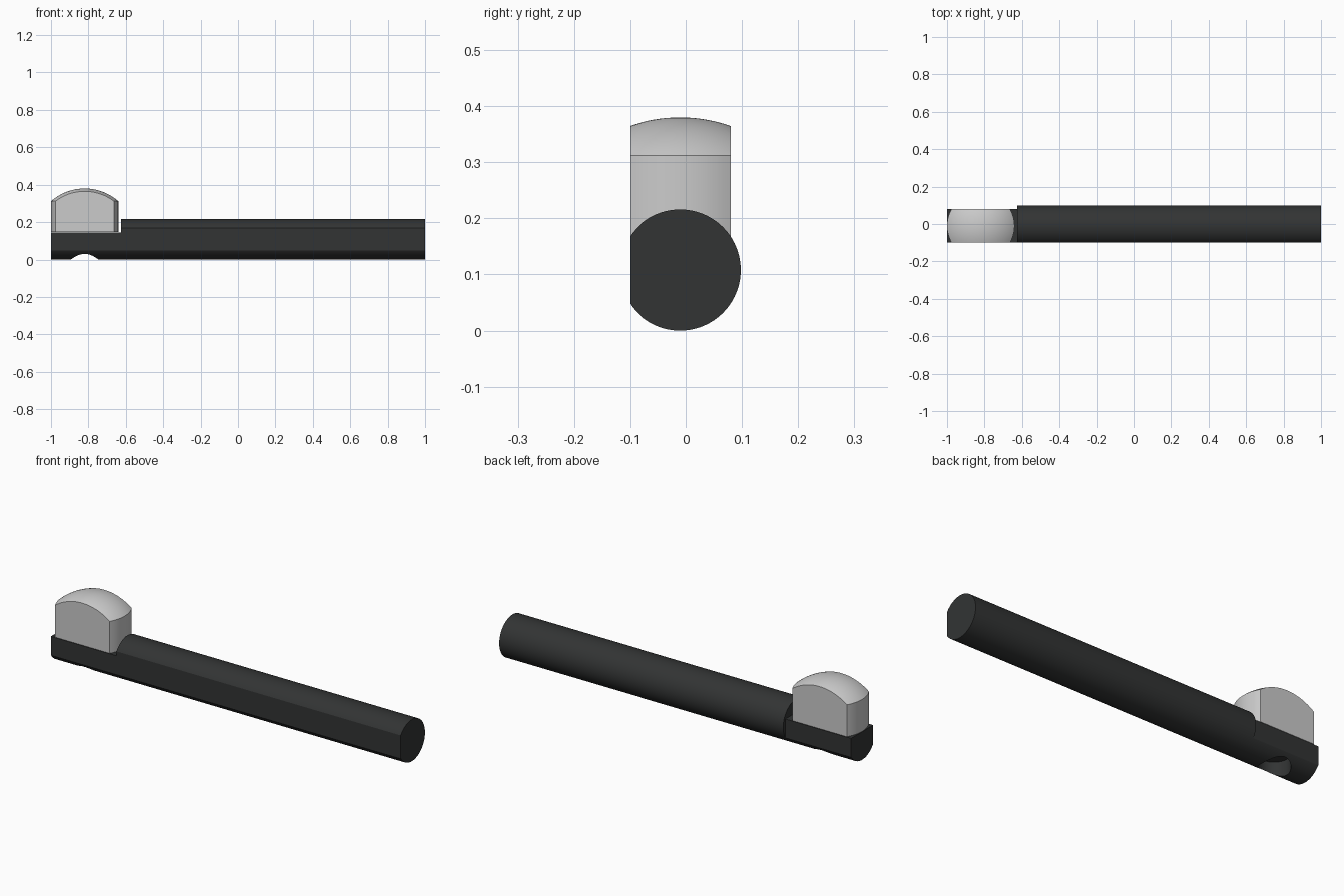
import bpy, bmesh
from math import sin, cos, pi, asin
from mathutils import Vector, Matrix

if "Cube" in bpy.data.objects:
    bpy.data.objects.remove(bpy.data.objects["Cube"])

CY, R, FLAT = -0.01, 0.108, 0.09     # bar axis y, bar radius, half width across flats
PX = -0.82                           # pad / screw hole axis x


def material(name, rgb):
    m = bpy.data.materials.new(name)
    m.diffuse_color = (*rgb, 1)
    m.use_nodes = True
    m.node_tree.nodes["Principled BSDF"].inputs["Base Color"].default_value = m.diffuse_color
    return m


def finish(name, bm, mat=None):
    bmesh.ops.recalc_face_normals(bm, faces=bm.faces)
    me = bpy.data.meshes.new(name)
    bm.to_mesh(me)
    bm.free()
    ob = bpy.data.objects.new(name, me)
    bpy.context.collection.objects.link(ob)
    if mat:
        me.materials.append(mat)
    return ob


def slice_flat(bm, y, side):
    """Trim everything beyond a y plane and cap the cut."""
    geom = bm.verts[:] + bm.edges[:] + bm.faces[:]
    cut = bmesh.ops.bisect_plane(bm, geom=geom, plane_co=(0, y, 0), plane_no=(0, side, 0),
                                 clear_outer=True)["geom_cut"]
    bmesh.ops.contextual_create(bm, geom=[e for e in cut if isinstance(e, bmesh.types.BMEdge)])


def subtract(target, cutter):
    cutter.hide_render = True
    mod = target.modifiers.new("cut", "BOOLEAN")
    mod.operation, mod.solver, mod.object = "DIFFERENCE", "EXACT", cutter
    bpy.context.view_layer.objects.active = target
    bpy.ops.object.modifier_apply(modifier=mod.name)
    bpy.data.objects.remove(cutter)


def box(name, lo, hi):
    bm = bmesh.new()
    lo, hi = Vector(lo), Vector(hi)
    bmesh.ops.create_cube(bm, size=1, matrix=Matrix.Translation((lo + hi) / 2)
                          @ Matrix.Diagonal((*(hi - lo), 1)))
    return finish(name, bm)


def smooth(ob):
    bpy.ops.object.select_all(action="DESELECT")
    ob.select_set(True)
    bpy.context.view_layer.objects.active = ob
    bpy.ops.object.shade_smooth_by_angle(angle=pi / 9)


# Round bar with one long flat along the front
bm = bmesh.new()
bmesh.ops.create_cone(bm, cap_ends=True, segments=96, radius1=R, radius2=R, depth=2,
                      matrix=Matrix.Translation((0, CY, R)) @ Matrix.Rotation(pi / 2, 4, "Y"))
slice_flat(bm, CY - FLAT, -1)
bar = finish("bar", bm, material("dark_steel", (0.032, 0.034, 0.034)))

# Seat for the pad: lowered top and a second flat at the back
subtract(bar, box("top_cutter", (-1.1, -0.3, 0.145), (-0.625, 0.3, 0.4)))
subtract(bar, box("back_cutter", (-1.1, CY + FLAT, -0.1), (-0.625, 0.3, 0.4)))

# Screw recess underneath
bm = bmesh.new()
bmesh.ops.create_cone(bm, cap_ends=True, segments=64, radius1=0.075, radius2=0.075, depth=0.2,
                      matrix=Matrix.Translation((PX, CY, -0.02)))
subtract(bar, finish("recess_cutter", bm))
smooth(bar)

# Domed round pad trimmed to the bar width: revolved profile
PR, Z0, Z1, TOP = 0.18, 0.147, 0.312, 0.38
rise = TOP - Z1
DR = (PR ** 2 + rise ** 2) / (2 * rise)
amax = asin(PR / DR)
profile = [(0, Z0), (PR, Z0)]
profile += [(DR * sin(a), TOP - DR + DR * cos(a)) for a in (amax * (1 - i / 16) for i in range(17))]
bm = bmesh.new()
vs = [bm.verts.new((PX + r, CY, z)) for r, z in profile]
es = [bm.edges.new(p) for p in zip(vs, vs[1:])]
bmesh.ops.spin(bm, geom=vs + es, cent=(PX, CY, 0), axis=(0, 0, 1), angle=2 * pi, steps=96)
bmesh.ops.remove_doubles(bm, verts=bm.verts, dist=1e-5)
bmesh.ops.recalc_face_normals(bm, faces=bm.faces)
slice_flat(bm, CY - FLAT, -1)
slice_flat(bm, CY + FLAT, 1)
smooth(finish("pad", bm))
